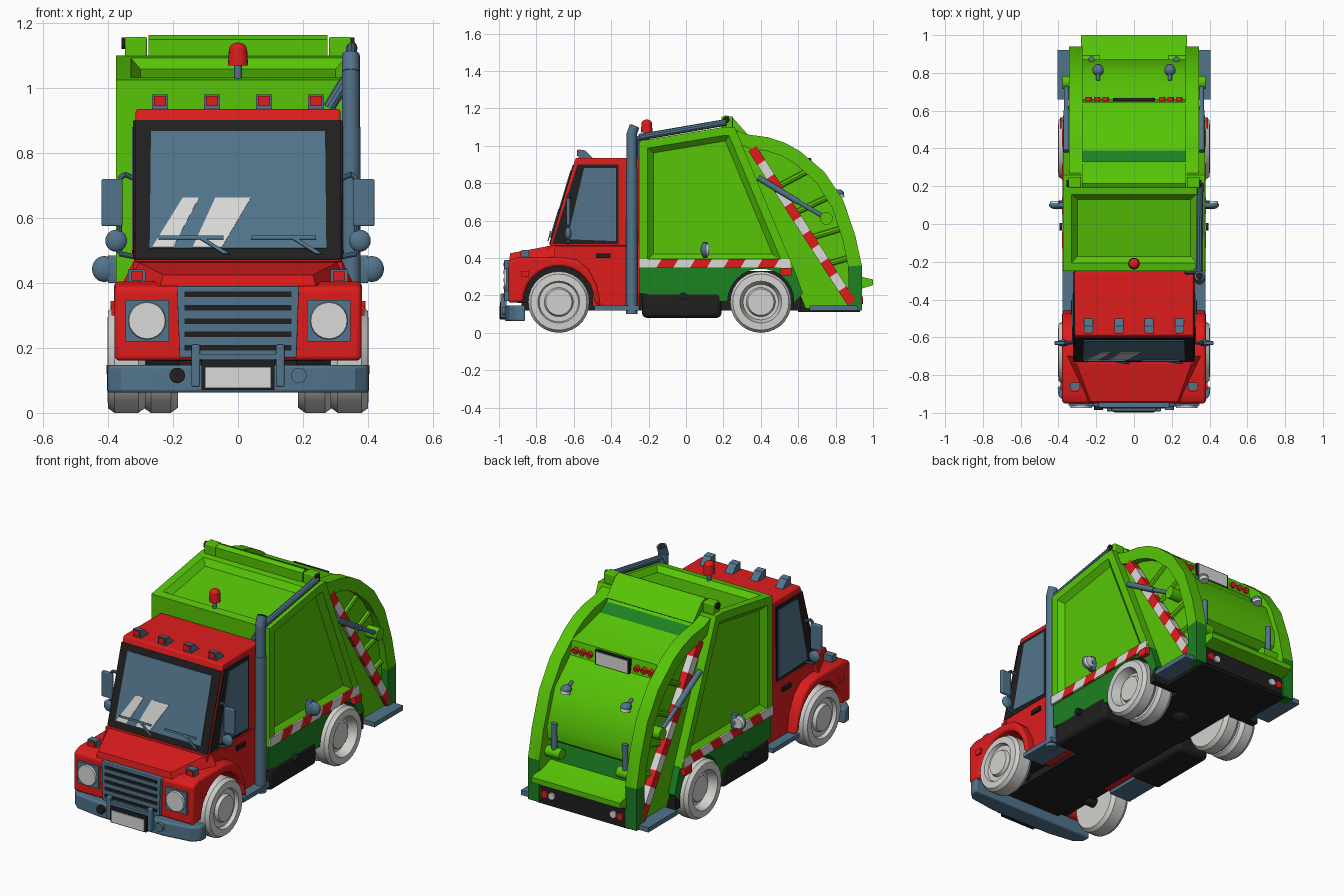
import bpy, bmesh, math
from mathutils import Vector, Matrix

if "Cube" in bpy.data.objects:
    bpy.data.objects.remove(bpy.data.objects["Cube"])

def material(name, rgb):
    m = bpy.data.materials.new(name)
    m.diffuse_color = (*rgb, 1)
    m.use_nodes = True
    m.node_tree.nodes["Principled BSDF"].inputs["Base Color"].default_value = m.diffuse_color
    return m

RED = material("red", (0.74, 0.012, 0.012))
GREEN = material("green", (0.095, 0.56, 0.002))
DARK = material("dark_green", (0.012, 0.22, 0.016))
BLUE = material("blue_grey", (0.085, 0.175, 0.26))
BLACK = material("black", (0.014, 0.014, 0.014))
WHITE = material("white", (0.70, 0.70, 0.69))
TYRE = material("light_grey", (0.64, 0.64, 0.62))

def finish(name, bm, mat, bevel=0, angle=32):
    bmesh.ops.recalc_face_normals(bm, faces=bm.faces[:])
    me = bpy.data.meshes.new(name)
    bm.to_mesh(me)
    bm.free()
    me.materials.append(mat)
    for p in me.polygons:
        p.use_smooth = True
    me.set_sharp_from_angle(angle=math.radians(angle))
    ob = bpy.data.objects.new(name, me)
    bpy.context.collection.objects.link(ob)
    if bevel:
        b = ob.modifiers.new("bevel", 'BEVEL')
        b.width, b.segments, b.limit_method = bevel, 3, 'ANGLE'
        b.angle_limit = math.radians(40)
    return ob

def prism(name, pts, a, b, mat, axis='x', bevel=0, panel=None):
    """Extrude a 2D profile from a to b; panel(face) picks faces that get a sunken panel."""
    put = {'x': lambda t, p: (t, p[0], p[1]), 'y': lambda t, p: (p[0], t, p[1]),
           'z': lambda t, p: (p[0], p[1], t)}[axis]
    bm = bmesh.new()
    f = bm.faces.new([bm.verts.new(put(a, p)) for p in pts])
    ext = bmesh.ops.extrude_face_region(bm, geom=[f])
    bmesh.ops.translate(bm, vec=put(b - a, (0, 0)),
                        verts=[v for v in ext['geom'] if isinstance(v, bmesh.types.BMVert)])
    bmesh.ops.recalc_face_normals(bm, faces=bm.faces[:])
    if panel:
        sel = [f for f in bm.faces if panel(f)]
        bmesh.ops.inset_individual(bm, faces=sel, thickness=0.045, use_even_offset=True)
        bmesh.ops.inset_individual(bm, faces=sel, thickness=0.03, depth=-0.03, use_even_offset=True)
    return finish(name, bm, mat, bevel)

def hull(name, pts, mat, bevel=0):
    bm = bmesh.new()
    for p in pts:
        bm.verts.new(p)
    bmesh.ops.convex_hull(bm, input=bm.verts[:])
    bmesh.ops.dissolve_limit(bm, angle_limit=0.01, verts=bm.verts[:], edges=bm.edges[:])
    return finish(name, bm, mat, bevel)

def box(name, x, y, z, mat, bevel=0):
    return hull(name, [(i, j, k) for i in x for j in y for k in z], mat, bevel)

def tube(name, p, q, r, mat, r2=None, n=20):
    p, q = Vector(p), Vector(q)
    bm = bmesh.new()
    bmesh.ops.create_cone(bm, cap_ends=True, segments=n, radius1=r, radius2=r if r2 is None else r2,
                          depth=(q - p).length,
                          matrix=Matrix.Translation((p + q) / 2) @ (q - p).to_track_quat('Z', 'Y').to_matrix().to_4x4())
    return finish(name, bm, mat)

def path(name, pts, r, mat):
    for p, q in zip(pts, pts[1:]):
        tube(name, p, q, r, mat, n=10)

def ball(name, c, size, mat):
    bm = bmesh.new()
    bmesh.ops.create_uvsphere(bm, u_segments=18, v_segments=12, radius=1,
                              matrix=Matrix.Translation(c) @ Matrix.Diagonal((*size, 1)))
    return finish(name, bm, mat, angle=60)

def wheel(name, y, s, xin, xout, dish):
    """Lathe (radius, x) around the axle."""
    prof = [(0, xin), (.10, xin), (.148, xin), (.164, xin + .022), (.164, xout - .022), (.15, xout - .002),
            (.112, xout), (.105, xout - .02), (.095, xout - dish), (.078, xout - dish),
            (.07, xout - dish + .018), (0, xout - dish + .018)]
    bm = bmesh.new()
    vs = [bm.verts.new((s * x, y, .164 + r)) for r, x in prof]
    es = [bm.edges.new(e) for e in zip(vs, vs[1:])]
    bmesh.ops.spin(bm, geom=vs + es, cent=(0, y, .164), axis=(1, 0, 0), angle=2 * math.pi, steps=28, use_duplicate=False)
    bmesh.ops.remove_doubles(bm, verts=bm.verts[:], dist=1e-4)
    finish(name, bm, TYRE)

def arch(cy, r, n=13):
    return [(cy - r * math.cos(math.pi * i / n), .165 + r * math.sin(math.pi * i / n)) for i in range(n + 1)]

# chassis and underbody
box("chassis", (-.18, .18), (-.88, .78), (.12, .33), BLACK)
box("front_well", (-.26, .26), (-.9, -.45), (.16, .38), BLACK)
box("body_floor", (-.35, .35), (-.24, .2), (.19, .215), BLACK)
box("tail_floor", (-.29, .29), (.6, .93), (.112, .13), BLACK)

# cab
prism("fenders", [(-.95, .16), (-.95, .385), (-.9, .405), (-.66, .405), (-.58, .39), (-.52, .34), (-.475, .25), (-.455, .14)]
      + arch(-.68, .19)[::-1], -.38, .38, RED, bevel=.022)
prism("cab_lower", [(-.5, .14), (-.5, .3), (-.56, .355), (-.74, .355), (-.74, .465), (-.25, .465), (-.25, .14)], -.322, .322, RED)
hull("hood", [(s * x, y, z) for s in (1, -1) for x, y, z in
              ((.24, -.945, .39), (.23, -.94, .425), (.32, -.7, .47), (.36, -.7, .39))], RED)
hull("cab_upper", [(s * x, y, z) for s in (1, -1) for x, y, z in
                   ((.32, -.73, .465), (.32, -.25, .465), (.315, -.59, .935), (.315, -.25, .935))], RED, .008)

def screen(name, pts, lift, mat):
    """Thin plate lying on the sloping windscreen."""
    n = Vector((0, -.958, .285))
    base = [Vector((x, -.73 + (z - .465) * .298, z)) for x, z in pts]
    return hull(name, [p + n * d for p in base for d in (lift - .006, lift)], mat)

screen("windscreen_frame", [(-.317, .472), (.317, .472), (.317, .9), (-.317, .9)], .004, BLACK)
screen("windscreen", [(-.272, .505), (.272, .505), (.268, .865), (-.268, .865)], .008, BLUE)
screen("reflection", [(-.265, .507), (-.2, .507), (-.12, .66), (-.17, .66)], .011, WHITE)
screen("reflection", [(-.14, .507), (-.05, .507), (.04, .66), (-.07, .66)], .011, WHITE)
for x in (-.145, .14):
    screen("wiper_blade", [(x - .1, .53), (x + .1, .53), (x + .1, .54), (x - .1, .54)], .02, BLUE)
    screen("wiper_arm", [(x + .02, .535), (x + .1, .485), (x + .12, .485), (x + .04, .535)], .018, BLUE)

# front end
prism("grille", [(-.18, .17), (.18, .17), (.188, .39), (-.188, .39)], -.972, -.93, BLUE, 'y', .004)
for i in range(5):
    z = .192 + i * .041
    box("grille_slot", (-.165, .165), (-.976, -.97), (z, z + .017), BLACK)
prism("bumper", [(-.405, -.86), (-.4, -.91), (-.36, -.945), (-.2, -.968), (.2, -.968), (.36, -.945), (.4, -.91), (.405, -.86)],
      .062, .147, BLUE, 'z', .01)
box("plate_holder", (-.113, .113), (-.995, -.96), (.07, .165), BLACK)
box("front_plate", (-.102, .102), (-1.0, -.994), (.076, .142), WHITE)
box("guard_bar", (-.13, .13), (-.99, -.97), (.165, .182), BLUE)
for s in (1, -1):
    box("guard_post", (s * .117, s * .143), (-.992, -.96), (.08, .21), BLUE, .005)
    box("headlight_plate", (s * .212, s * .347), (-.962, -.94), (.22, .347), BLUE)
    tube("headlight", (s * .28, -.95, .284), (s * .28, -.974, .284), .06, WHITE, .056)
    tube("tow_hook", (s * .187, -.96, .115), (s * .187, -.985, .115), .024, BLACK if s < 0 else BLUE)
    box("indicator_case", (s * .285, s * .338), (-.88, -.84), (.4, .442), BLUE)
    box("indicator", (s * .293, s * .33), (-.886, -.878), (.408, .436), RED)
    box("side_marker", (s * .37, s * .39), (-.88, -.84), (.3, .33), RED)

# cab sides: windows, handles, steps and mirrors
for s in (1, -1):
    prism("side_window_frame", [(-.715, .475), (-.58, .9), (-.36, .9), (-.36, .475)], s * .316, s * .323, BLACK)
    prism("side_window", [(-.635, .5), (-.545, .88), (-.375, .88), (-.375, .49)], s * .32, s * .327, BLUE)
    box("door_handle", (s * .32, s * .333), (-.48, -.405), (.4, .425), BLACK)
    box("cab_step", (s * .24, s * .378), (-.49, -.25), (.12, .145), BLUE)
    path("mirror_arm", [(s * .315, -.62, .72), (s * .35, -.63, .735), (s * .365, -.63, .72), (s * .365, -.63, .49), (s * .315, -.63, .48)], .008, BLUE)
    box("mirror", (s * .355, s * .42), (-.64, -.62), (.575, .72), BLUE, .005)
    ball("round_mirror", (s * .375, -.63, .53), (.034, .018, .034), BLUE)
for x in (-.24, -.08, .08, .24):
    hull("roof_lamp_case", [(x + i, y, z) for i in (-.024, .024) for y, z in ((-.575, .935), (-.575, .98), (-.54, .975), (-.5, .935))], BLUE)
    box("roof_lamp", (x - .018, x + .018), (-.582, -.573), (.945, .976), RED)

# exhaust and roof pipe
tube("exhaust_lower", (.347, -.29, .1), (.347, -.29, .88), .03, BLUE)
tube("exhaust_upper", (.347, -.29, .87), (.347, -.29, 1.06), .027, BLUE)
tube("exhaust_tip", (.347, -.295, 1.05), (.347, -.275, 1.105), .027, BLUE)
tube("exhaust_hole", (.347, -.276, 1.102), (.347, -.274, 1.107), .02, BLACK)
path("roof_pipe", [(.28, -.25, .94), (.345, -.25, 1.045), (.35, .215, 1.125)], .018, BLUE)

# container
prism("container", [(-.25, .345), (-.25, 1.025), (.2, 1.10), (.26, 1.10), (.575, .345)], -.375, .375, GREEN,
      panel=lambda f: abs(f.normal.x) > .9 or (f.normal.z > .9 and f.calc_center_median().y < .15))
prism("skirt", [(-.25, .21), (-.25, .35), (.575, .35), (.625, .21)] + arch(.4, .178)[::-1], -.365, .365, DARK)
for s in (1, -1):
    for i in range(9):
        y, w = -.25 + i * .09, .09
        k0, k1 = (0 if i == 0 else .03), .03 if i < 8 else .0
        prism("side_stripe", [(y, .345), (y + w, .345), (y + w + k1, .395), (y + k0, .395)], s * .37, s * .381, (WHITE, RED)[i % 2])
    prism("side_lamp", [(.09, .40), (.115, .40), (.125, .44), (.115, .485), (.09, .485), (.08, .44)], s * .37, s * .4, BLUE)
    ball("side_lamp_head", (s * .412, .1, .443), (.038, .022, .04), BLUE)
    tube("side_lamp_lens", (s * .412, .11, .443), (s * .412, .122, .443), .034, WHITE, .03)
    box("rear_marker", (s * .36, s * .392), (.505, .565), (.305, .345), RED)
    box("mud_flap", (s * .2, s * .365), (.575, .615), (.12, .215), BLACK)
    box("fuel_tank", (s * .17, s * .37), (-.235, .19), (.08, .215), BLACK, .025)
    tube("tank_cap", (s * .36, -.015, .195), (s * .395, -.015, .195), .02, BLACK)

# beacon
tube("beacon_base", (0, -.21, 1.0), (0, -.21, 1.075), .012, BLUE)
tube("beacon", (0, -.21, 1.07), (0, -.21, 1.12), .031, RED, .028)
ball("beacon_top", (0, -.21, 1.118), (.028, .028, .022), RED)

# tailgate hinge cap
prism("hinge_cap", [(.19, 1.085), (.19, 1.15), (.215, 1.163), (.25, 1.15), (.33, 1.06), (.3, 1.04)], -.275, .275, GREEN)
for s in (1, -1):
    box("hinge_block", (s * .28, s * .348), (.19, .25), (1.08, 1.157), GREEN, .006)
    tube("hinge_pin", (s * .34, .215, 1.138), (s * .358, .215, 1.138), .018, BLACK)

# tailgate centre, with dark bands chosen by position
centre = prism("tailgate_centre", [(.25, 1.1), (.33, 1.04), (.39, 1.0), (.645, .94), (.66, .86), (.8, .73), (.872, .53), (.865, .46),
                                   (.82, .43), (.84, .33), (.89, .31), (1.0, .285), (1.0, .255), (.92, .23), (.92, .125), (.64, .125)], -.28, .28, GREEN)
centre.data.materials.append(DARK)
for p in centre.data.polygons:
    y, z = p.center.y, p.center.z
    if abs(p.normal.x) < .5 and (.34 < y < .38 or (y < .85 and .33 < z < .42)):
        p.material_index = 1
box("rear_bar", (-.27, .27), (.91, .935), (.125, .225), BLACK)
box("rear_plate_holder", (-.11, .11), (.65, .668), (.85, .935), BLACK)
box("rear_plate", (-.1, .1), (.667, .672), (.857, .928), WHITE)

# tailgate sides
outer = [(.27, 1.085), (.33, 1.06), (.44, 1.045), (.53, 1.015), (.61, .97), (.74, .86), (.84, .71), (.905, .52), (.94, .36)]
inner = [(.42 + (y - .42) * .86, .3 + (z - .3) * .9) for y, z in outer]
for s in (1, -1):
    prism("tailgate_side", outer + [(.93, .13), (.64, .13)], s * .272, s * .305, GREEN)
    prism("tailgate_front_panel", [(.25, 1.09), (.33, 1.04), (.89, .13), (.64, .13)], s * .3, s * .325, GREEN)
    prism("tailgate_rim", outer + inner[::-1], s * .275, s * .345, GREEN)
    prism("tailgate_rim_foot", [(.94, .36), (.94, .12), (.87, .12), inner[-1]], s * .275, s * .345, DARK)
    p, q = Vector((.355, .985)), Vector((.885, .16))
    w = Vector((.021, .014))
    for i in range(11):
        a, b = p.lerp(q, i / 11), p.lerp(q, (i + 1) / 11)
        prism("tailgate_stripe", [a - w, a + w, b + w, b - w], s * .3, s * .345, (RED, WHITE)[i % 2])
    for t, e in ((.25, (.66, .87)), (.42, (.77, .73)), (.58, (.84, .56)), (.75, (.87, .4))):
        a = p.lerp(q, t)
        tube("tailgate_rib", (s * .305, a.x, a.y), (s * .305, *e), .016, GREEN, n=8)
    tube("ram_sleeve", (s * .358, .385, .83), (s * .358, .6, .70), .016, BLUE)
    tube("ram_rod", (s * .358, .59, .706), (s * .358, .745, .615), .012, BLUE)
    tube("ram_boss", (s * .28, .75, .612), (s * .378, .75, .612), .034, GREEN)
    box("rear_step", (s * .3, s * .405), (.66, .92), (.12, .147), BLUE)
    # rear details
    tube("rear_ram", (s * .225, .872, .56), (s * .225, .87, .40), .016, BLUE)
    tube("rear_ram_boss", (s * .18, .865, .39), (s * .275, .865, .39), .03, GREEN)
    tube("work_lamp_arm", (s * .19, .76, .765), (s * .19, .81, .745), .01, BLUE)
    ball("work_lamp", (s * .19, .815, .745), (.03, .03, .022), BLUE)
    tube("work_lamp_lens", (s * .19, .818, .738), (s * .19, .822, .72), .026, WHITE)
    for x, m in ((.15, RED), (.195, WHITE), (.24, RED)):
        tube("tail_lamp", (s * x, .64, .895), (s * x, .67, .89), .017, RED)
        if x > .15:
            tube("low_lamp", (s * x, .93, .175), (s * x, .945, .175), .02, m)
    # wheels
    wheel("front_wheel", -.68, s, .285, .402, .02)
    wheel("rear_wheel_outer", .4, s, .3, .402, .05)
    wheel("rear_wheel_inner", .4, s, .185, .29, .02)
for y in (-.68, .4):
    tube("axle", (-.3, y, .165), (.3, y, .165), .03, BLACK)
ball("differential", (0, .4, .15), (.07, .06, .06), BLACK)
